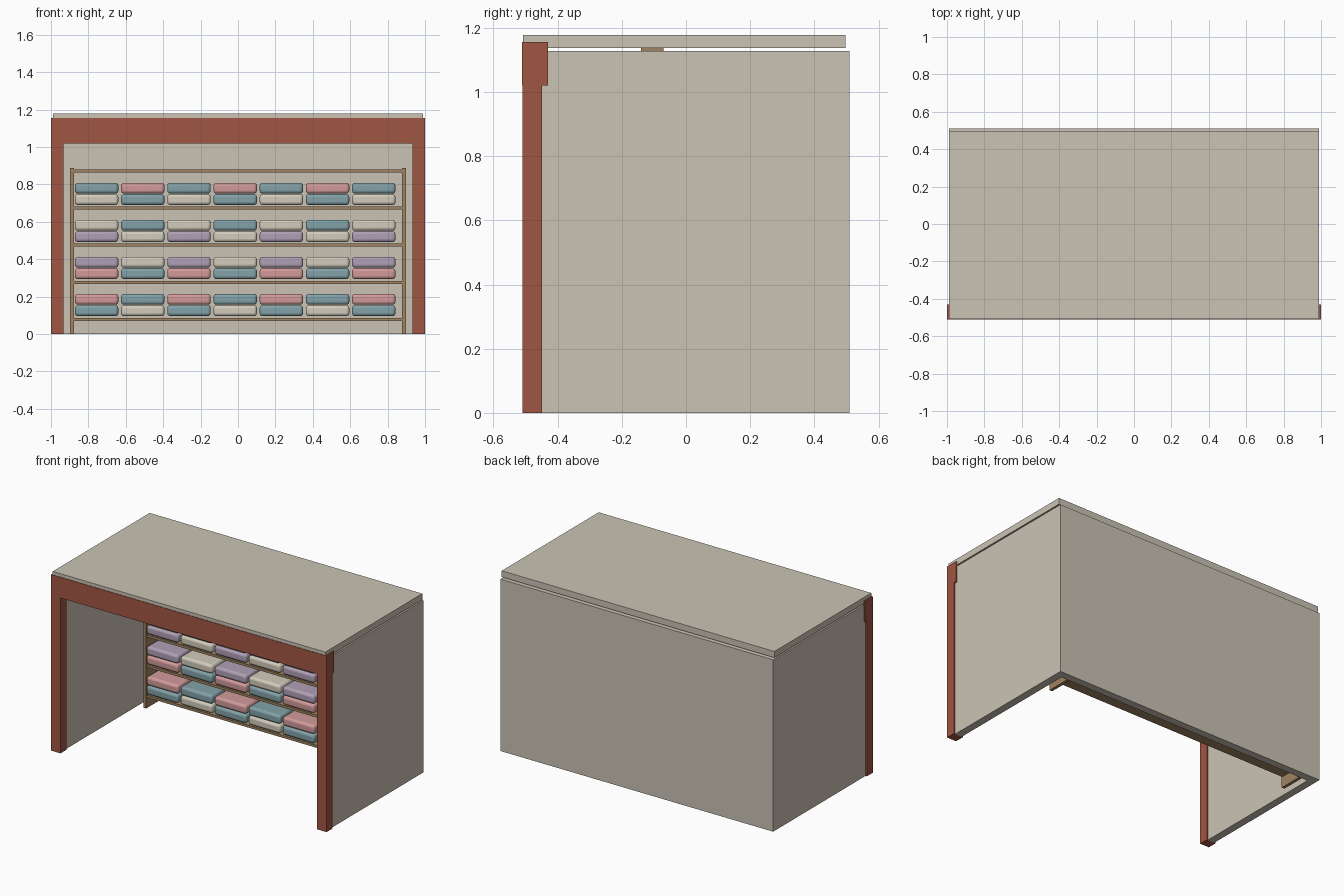
import bpy

cube = bpy.data.objects.get("Cube")
if cube:
    bpy.data.objects.remove(cube, do_unlink=True)


def material(name, rgb):
    """Flat material from 0-255 display values, stored as linear."""
    linear = [((c / 255 + 0.055) / 1.055) ** 2.4 for c in rgb] + [1]
    mat = bpy.data.materials.new(name)
    mat.use_nodes = True
    mat.diffuse_color = linear
    bsdf = mat.node_tree.nodes["Principled BSDF"]
    bsdf.inputs["Base Color"].default_value = linear
    bsdf.inputs["Roughness"].default_value = 0.9
    return mat


plaster = material("plaster", (203, 196, 181))
red_paint = material("red_paint", (160, 86, 66))
wood = material("wood", (160, 132, 98))
teal = material("teal_cloth", (130, 162, 168))
pink = material("pink_cloth", (210, 154, 154))
cream = material("cream_cloth", (210, 204, 188))
purple = material("purple_cloth", (176, 160, 182))


def box(name, mat, xs, ys, zs, bevel=0):
    """Box between the given x, y and z limits, optionally rounded."""
    bpy.ops.mesh.primitive_cube_add(
        size=1, location=[(a + b) / 2 for a, b in (xs, ys, zs)])
    obj = bpy.context.object
    obj.name = name
    obj.scale = [b - a for a, b in (xs, ys, zs)]
    bpy.ops.object.transform_apply(location=False, rotation=False, scale=True)
    obj.data.materials.append(mat)
    if bevel:
        mod = obj.modifiers.new("rounding", "BEVEL")
        mod.width = bevel
        mod.segments = 3
        bpy.ops.object.shade_smooth_by_angle()
    return obj


def side_pair(name, mat, inner, outer, ys, zs):
    """Matching boxes on both sides of the centre."""
    box("left_" + name, mat, (inner, outer), ys, zs)
    box("right_" + name, mat, (-outer, -inner), ys, zs)


# Walls and roof, with a narrow gap under the roof
WALL_TOP, ROOF_BASE = 1.128, 1.137
side_pair("wall", plaster, 0.94, 0.99, (-0.45, 0.46), (0, WALL_TOP))
box("back_wall", plaster, (-0.99, 0.99), (0.46, 0.51), (0, WALL_TOP))
box("roof", plaster, (-0.99, 0.99), (-0.508, 0.497), (ROOF_BASE, 1.178))
box("ceiling_beam", wood, (-0.94, 0.94), (-0.14, -0.07), (1.07, ROOF_BASE))

# Painted front frame
side_pair("post", red_paint, 0.932, 1.0, (-0.51, -0.448), (0, 1.02))
box("lintel", red_paint, (-1, 1), (-0.511, -0.43), (1.02, 1.156))

# Shelf unit against the back wall
side_pair("shelf_upright", wood, 0.877, 0.897, (0.30, 0.455), (0, 0.887))
for level in range(5):
    base = 0.07 + 0.1985 * level
    box(f"shelf_board_{level + 1}", wood, (-0.877, 0.877),
        (0.305, 0.455), (base, base + 0.016))

# Folded cloth: alternating colours for the lower and upper layer of each shelf
layers = [
    ((teal, cream), (pink, teal)),
    ((pink, teal), (purple, cream)),
    ((purple, cream), (cream, teal)),
    ((cream, teal), (teal, pink)),
]
for row, shelf in enumerate(layers):
    for layer, colours in enumerate(shelf):
        z = 0.125 + 0.198 * row + 0.061 * layer
        for column in range(7):
            x = -0.756 + 0.247 * column
            box(f"folded_cloth_{row + 1}_{layer + 1}_{column + 1}",
                colours[column % 2], (x - 0.116, x + 0.116),
                (0.29, 0.44), (z - 0.029, z + 0.029), bevel=0.016)
